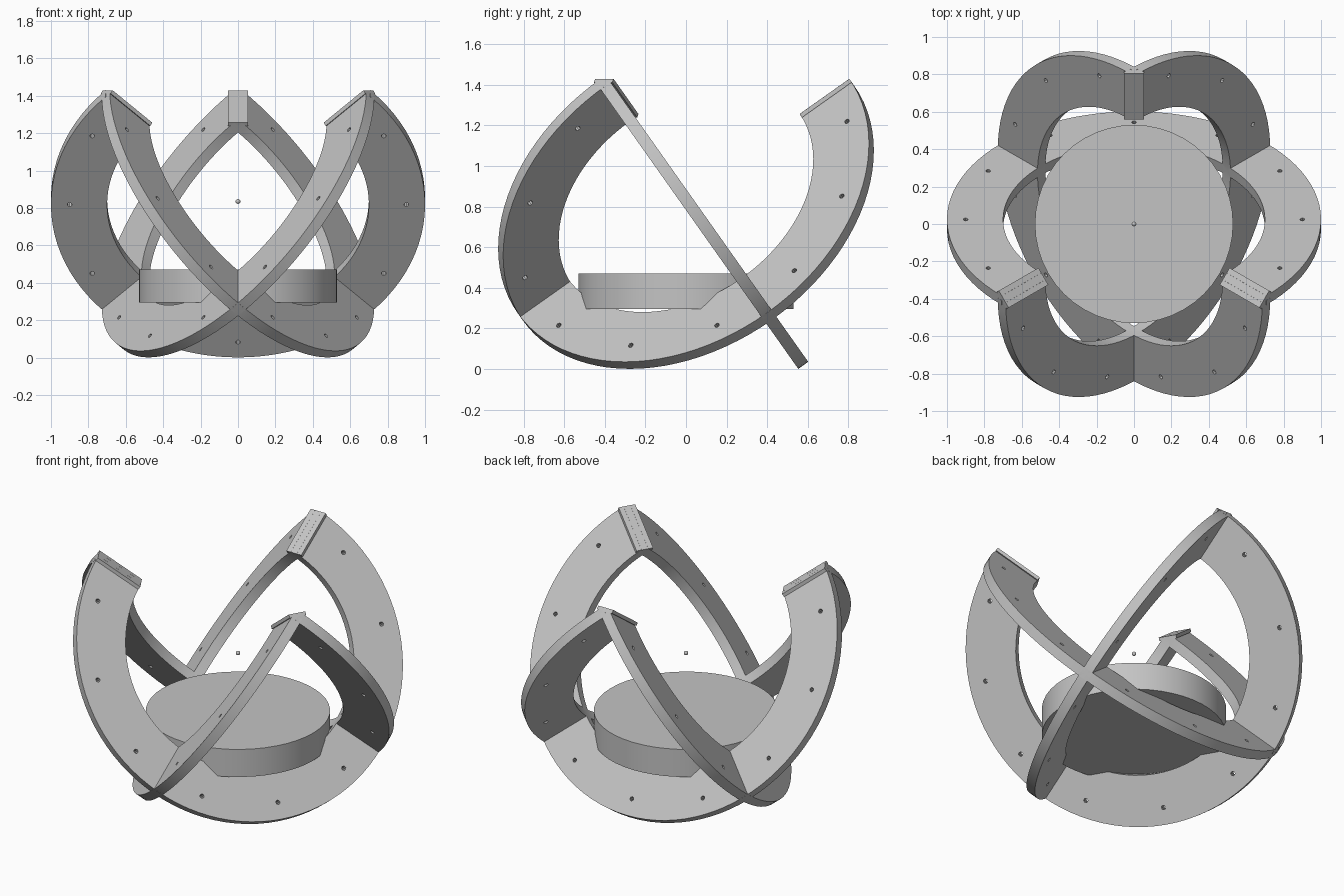
import bpy, bmesh, math
from mathutils import Matrix, Vector

cube = bpy.data.objects.get("Cube")
if cube:
    bpy.data.objects.remove(cube, do_unlink=True)

OUTER, INNER, THICK = 1.0, 0.7, 0.06
CENTRE = Vector((0, 0, 0.835))
TILT = math.atan(math.sqrt(2))  # slope of the three mutually square planes

grey = bpy.data.materials.new("light_grey")
grey.use_nodes = True
colour = (0.55, 0.55, 0.55, 1)
grey.diffuse_color = colour
grey.node_tree.nodes["Principled BSDF"].inputs["Base Color"].default_value = colour


def add_object(name, bm, matrix=Matrix()):
    mesh = bpy.data.meshes.new(name)
    bmesh.ops.recalc_face_normals(bm, faces=bm.faces)
    bm.to_mesh(mesh)
    bm.free()
    mesh.materials.append(grey)
    obj = bpy.data.objects.new(name, mesh)
    obj.matrix_world = matrix
    bpy.context.collection.objects.link(obj)
    return obj


def smooth(obj):
    bpy.ops.object.select_all(action='DESELECT')
    obj.select_set(True)
    bpy.context.view_layer.objects.active = obj
    bpy.ops.object.shade_smooth_by_angle(angle=math.radians(30))


# Three-quarter ring, open at local +y
def ring_mesh(steps=72):
    bm = bmesh.new()
    section = [bm.verts.new((r, 0, z)) for r, z in (
        (INNER, -THICK / 2), (OUTER, -THICK / 2), (OUTER, THICK / 2), (INNER, THICK / 2))]
    face = bm.faces.new(section)
    turn = Matrix.Rotation(math.radians(135), 3, 'Z')
    bmesh.ops.rotate(bm, verts=section, matrix=turn)
    kept = bmesh.ops.duplicate(bm, geom=[face])["geom"]
    bmesh.ops.spin(bm, geom=[face], axis=(0, 0, 1), cent=(0, 0, 0),
                   angle=math.radians(270), steps=steps)
    bmesh.ops.remove_doubles(bm, verts=bm.verts, dist=0.0001)
    return bm


# Pins that drill the nine small holes of a ring
def hole_mesh():
    bm = bmesh.new()
    for i in range(9):
        a = math.radians(150 + 30 * i)
        spot = Matrix.Translation((0.9 * math.cos(a), 0.9 * math.sin(a), 0))
        bmesh.ops.create_cone(bm, cap_ends=True, segments=8, radius1=0.013,
                              radius2=0.013, depth=0.2, matrix=spot)
    return bm


# Rings and end caps, repeated three times around the vertical axis
for i, place in enumerate(("back", "left", "right")):
    spin = Matrix.Translation(CENTRE) @ Matrix.Rotation(math.radians(120 * i), 4, 'Z')
    tilt = spin @ Matrix.Rotation(math.pi - TILT, 4, 'X')
    ring = add_object(place + "_ring", ring_mesh(), tilt)
    drill = add_object(place + "_hole_cutter", hole_mesh(), tilt)
    drill.hide_render = True
    drill.hide_viewport = True
    drill.display_type = 'WIRE'
    smooth(ring)
    cut = ring.modifiers.new("holes", 'BOOLEAN')
    cut.operation = 'DIFFERENCE'
    cut.solver = 'EXACT'
    cut.object = drill

    # Cap lies along the line where two ring ends meet
    bm = bmesh.new()
    size = Matrix.Diagonal((0.105, OUTER - INNER, 0.021, 1))
    bmesh.ops.create_cube(bm, size=1, matrix=Matrix.Translation(
        (0, (OUTER + INNER) / 2, 0.0105)) @ size)
    add_object(place + "_end_cap", bm,
               spin @ Matrix.Rotation(math.pi / 2 - TILT, 4, 'X'))

# Round platform resting in the rings
bm = bmesh.new()
bmesh.ops.create_cone(bm, cap_ends=True, segments=48, radius1=0.53, radius2=0.53, depth=0.175)
smooth(add_object("platform", bm, Matrix.Translation((0, 0, 0.3825))))

# Tiny bead marking the centre
bm = bmesh.new()
bmesh.ops.create_uvsphere(bm, u_segments=12, v_segments=8, radius=0.013)
smooth(add_object("centre_bead", bm, Matrix.Translation(CENTRE)))
